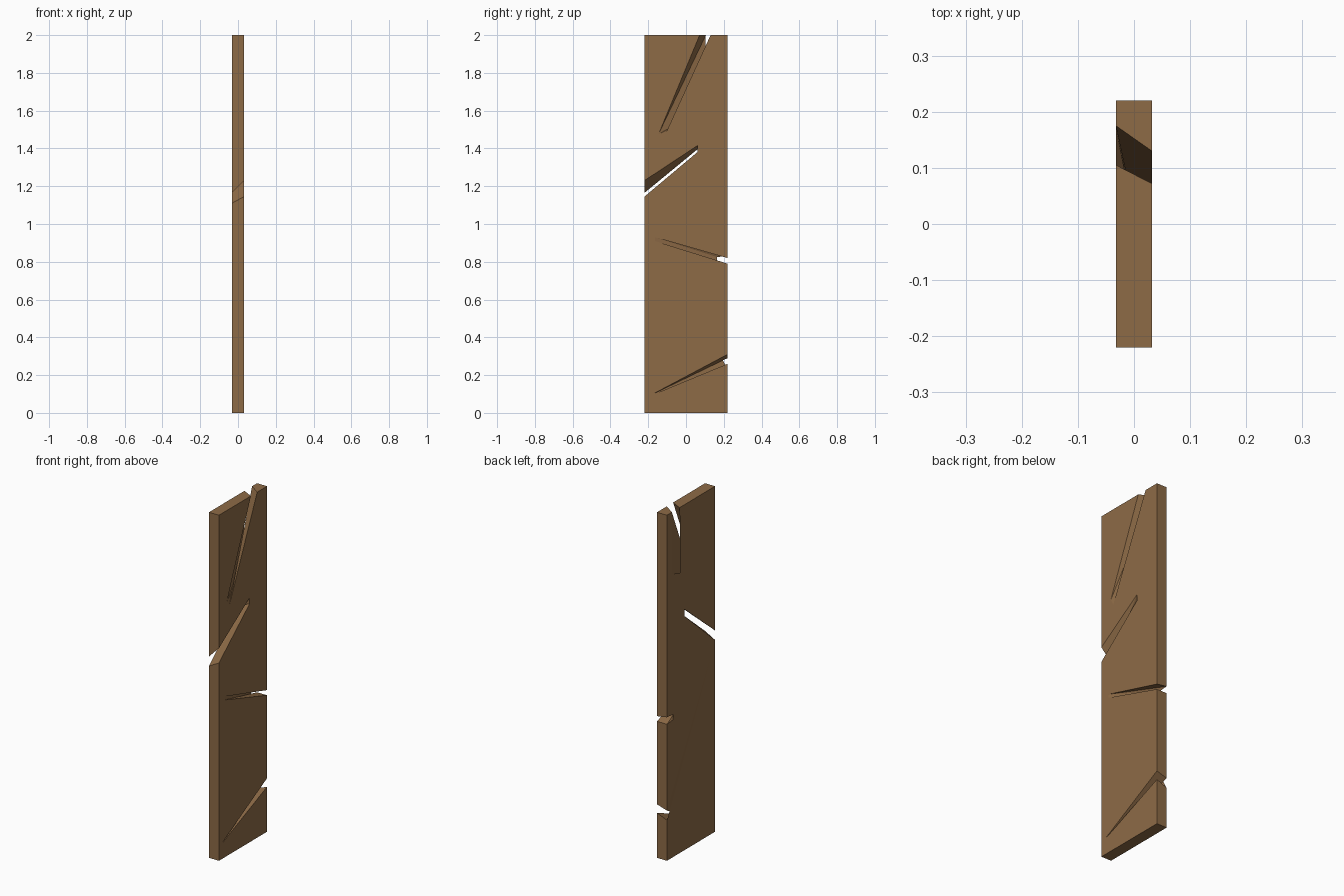
import bpy, bmesh
from mathutils import Vector

if "Cube" in bpy.data.objects:
    bpy.data.objects.remove(bpy.data.objects["Cube"])

HX, HY, H = 0.032, 0.22, 2.0

wood = bpy.data.materials.new("brown wood")
wood.diffuse_color = (0.27, 0.147, 0.062, 1)
wood.use_nodes = True
wood.node_tree.nodes["Principled BSDF"].inputs["Base Color"].default_value = wood.diffuse_color

# Plank
bpy.ops.mesh.primitive_cube_add(size=1, location=(0, 0, H / 2))
plank = bpy.context.object
plank.name = "wooden_plank"
plank.scale = (2 * HX, 2 * HY, H)
bpy.ops.object.transform_apply(location=True, rotation=True, scale=True)
plank.data.materials.append(wood)


def split(right, left):
    """Twisted wedge cutter. Each outline is (y, z) for tip_a, tip_b, mouth_b, mouth_a."""
    r = [Vector((HX, *p)) for p in right]
    l = [Vector((-HX, *p)) for p in left]
    # push the wedge just past both plank faces and past the open edge
    r, l = ([a + (a - b) * 0.005 for a, b in zip(r, l)],
            [b + (b - a) * 0.005 for a, b in zip(r, l)])
    for mouth, tip in ((3, 0), (2, 1)):
        for side in (r, l):
            side[mouth] = r[tip] + (side[mouth] - r[tip]) * 1.03
    bm = bmesh.new()
    R = [bm.verts.new(p) for p in r]
    L = [bm.verts.new(p) for p in l]
    faces = [(R[0], R[1], R[2]), (R[0], R[2], R[3]),
             (L[0], L[2], L[1]), (L[0], L[3], L[2]),
             (R[0], R[3], L[3]), (R[0], L[3], L[0]),      # wall a
             (R[1], L[2], R[2]), (R[1], L[1], L[2]),      # wall b
             (R[0], L[0], L[1]), (R[0], L[1], R[1]),      # tip
             (R[3], R[2], L[2]), (R[3], L[2], L[3])]      # mouth
    for f in faces:
        bm.faces.new(f)
    bmesh.ops.recalc_face_normals(bm, faces=bm.faces)
    me = bpy.data.meshes.new("split_cutter")
    bm.to_mesh(me)
    bm.free()
    me.materials.append(wood)
    ob = bpy.data.objects.new("split_cutter", me)
    ob.hide_render = True
    bpy.context.collection.objects.link(ob)
    return ob


cutters = [
    # top split
    split([(-.145, 1.475), (-.125, 1.44), (.13, 2), (.072, 2)],
          [(.095, 1.62), (.17, 1.64), (.175, 2), (.105, 2)]),
    # front edge split
    split([(.06, 1.415), (.06, 1.38), (-HY, 1.145), (-HY, 1.23)],
          [(.06, 1.395), (.06, 1.355), (-HY, 1.11), (-HY, 1.165)]),
    # middle shallow split
    split([(-.165, .93), (-.165, .91), (HY, .79), (HY, .82)],
          [(.165, .825), (.165, .795), (HY, .79), (HY, .83)]),
    # lower twisted split
    split([(-.19, .097), (-.19, .095), (HY, .26), (HY, .31)],
          [(-.185, 1.037), (-.185, 1.035), (HY, .235), (HY, .29)]),
]

# Cut the splits out of the plank
bpy.context.view_layer.objects.active = plank
for c in cutters:
    mod = plank.modifiers.new("split", 'BOOLEAN')
    mod.operation = 'DIFFERENCE'
    mod.solver = 'EXACT'
    mod.object = c
    bpy.ops.object.modifier_apply(modifier=mod.name)
    bpy.data.objects.remove(c)
